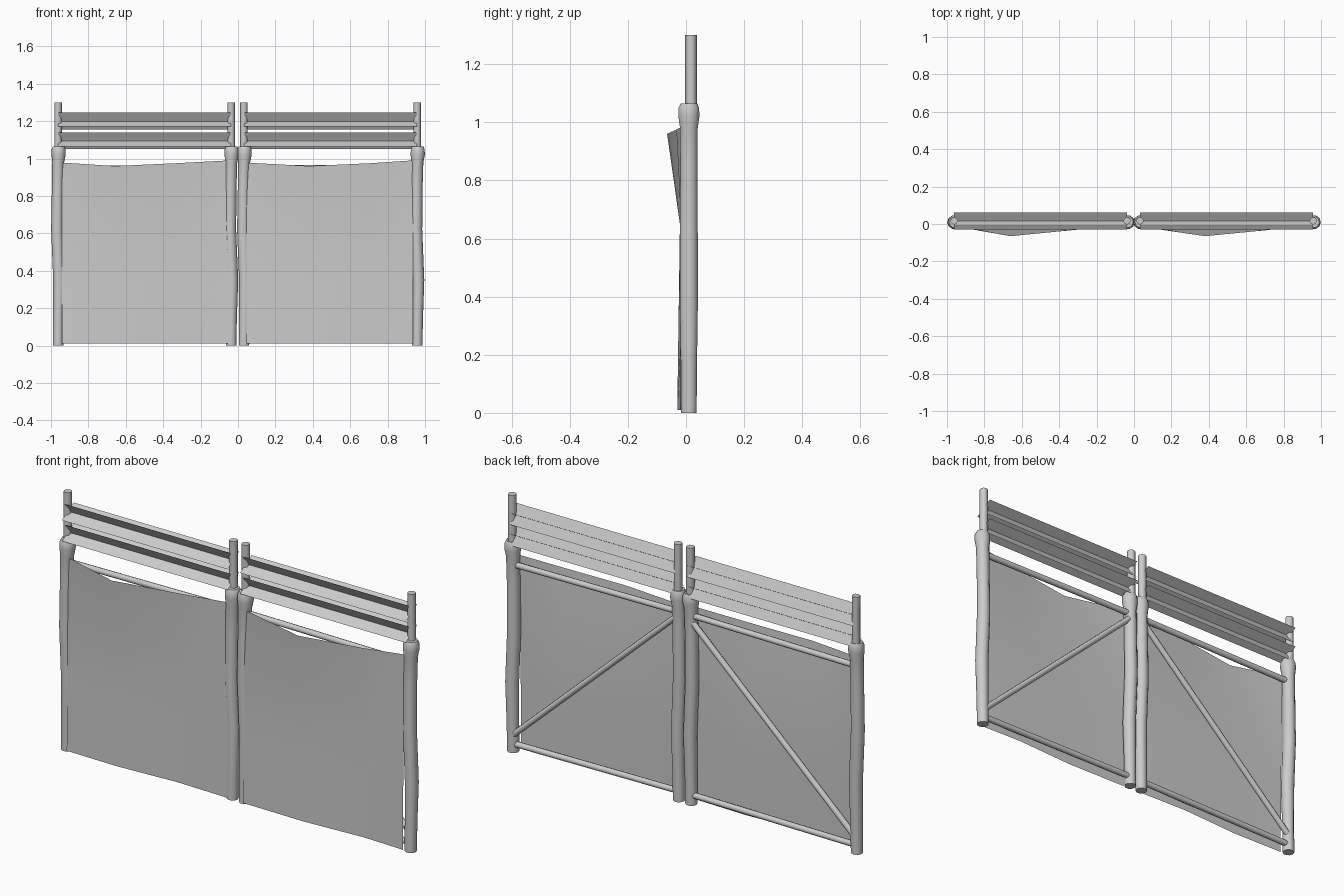
import bpy
import bmesh
from math import cos, sin, pi, radians
from mathutils import Vector

cube = bpy.data.objects.get("Cube")
if cube:
    bpy.data.objects.remove(cube)

# One plain grey for the whole gate
grey = bpy.data.materials.new("plain_grey")
grey.use_nodes = True
colour = (0.6, 0.6, 0.6, 1)
grey.diffuse_color = colour
grey.node_tree.nodes["Principled BSDF"].inputs["Base Color"].default_value = colour


def finish(name, bm, angle=50):
    mesh = bpy.data.meshes.new(name)
    bm.to_mesh(mesh)
    bm.free()
    ob = bpy.data.objects.new(name, mesh)
    bpy.context.collection.objects.link(ob)
    mesh.materials.append(grey)
    bpy.ops.object.select_all(action="DESELECT")
    ob.select_set(True)
    bpy.context.view_layer.objects.active = ob
    bpy.ops.object.shade_smooth_by_angle(angle=radians(angle))
    return ob


def loft(name, rings, sides, angle=50):
    """Skin circular rings given as (centre, u axis, v axis, radius)."""
    bm = bmesh.new()
    loops = []
    for c, u, v, r in rings:
        loops.append([bm.verts.new(c + (u * cos(2 * pi * i / sides) + v * sin(2 * pi * i / sides)) * r)
                      for i in range(sides)])
    for a, b in zip(loops, loops[1:]):
        for i in range(sides):
            j = (i + 1) % sides
            bm.faces.new((a[i], a[j], b[j], b[i]))
    bm.faces.new(loops[0][::-1])
    bm.faces.new(loops[-1])
    bmesh.ops.recalc_face_normals(bm, faces=bm.faces)
    return finish(name, bm, angle)


def rod(name, start, end, r, sides=8):
    start, end = Vector(start), Vector(end)
    d = (end - start).normalized()
    u = d.orthogonal().normalized()
    v = d.cross(u)
    return loft(name, [(start, u, v, r), (end, u, v, r)], sides)


# Gnarled trunk outline: height, sideways drift, radius
TRUNK = [(0, 0, 0.028), (0.15, 0.002, 0.029), (0.35, 0.006, 0.032),
         (0.62, -0.005, 0.032), (0.85, -0.002, 0.031), (0.98, 0.001, 0.032),
         (1.02, 0.003, 0.038), (1.05, 0.003, 0.037), (1.065, 0.003, 0.03)]


def post(name, x):
    X, Y = Vector((1, 0, 0)), Vector((0, 1, 0))
    loft(name, [(Vector((x + dx, 0.01, z)), X, Y, r) for z, dx, r in TRUNK], 10)


def sheet(name, x0, x1, peak):
    """Hide stretched over the frame, sagging forward along its top edge."""
    columns = [  # x, bottom y, middle y, top y, top z
        (x0, -0.024, -0.016, -0.008, 0.978),
        (peak, -0.03, -0.021, -0.065, 0.96),
        (peak + 0.33, -0.012, -0.017, -0.033, 0.975),
        (x1, -0.02, -0.014, -0.005, 0.99)]
    bm = bmesh.new()
    grid = []
    for x, y0, y1, y2, top in columns:
        points = [(x, y0, 0.01), (x, (y0 + y1) / 2, 0.33), (x, y1, 0.65), (x, y2, top)]
        grid.append([bm.verts.new(p) for p in points])
    for a, b in zip(grid, grid[1:]):
        for i in range(len(a) - 1):
            bm.faces.new((a[i], b[i], b[i + 1], a[i + 1]))
    finish(name, bm)


def board(name, x0, x1, front, back):
    bm = bmesh.new()
    bm.faces.new([bm.verts.new(p) for p in (
        (x0, *front), (x1, *front), (x1, *back), (x0, *back))])
    finish(name, bm)


# Two leaves: outer post x, inner post x, sheet extent and sag position
leaves = {"right": (-0.962, -0.037, -0.94, -0.045, -0.66),
          "left": (0.958, 0.032, 0.045, 0.935, 0.38)}

for side, (outer, inner, s0, s1, peak) in leaves.items():
    for kind, x in (("outer", outer), ("inner", inner)):
        post(f"{side}_{kind}_post", x)
        rod(f"{side}_{kind}_upright", (x, 0.017, 1.03), (x, 0.017, 1.3), 0.02, 8)

    # Back frame: two rails and a diagonal brace
    for level, z in (("top", 0.945), ("bottom", 0.04)):
        rod(f"{side}_{level}_rail", (outer, 0.015, z), (inner, 0.015, z + 0.008), 0.015)
    rod(f"{side}_brace", (outer, 0.02, 0.08), (inner, 0.02, 0.935), 0.015)

    sheet(f"{side}_sheet", s0, s1, peak)

    # Crossed boards between the uprights
    a, b = sorted((outer, inner))
    for level, dz in (("upper", 0), ("lower", -0.105)):
        board(f"{side}_{level}_flat_board", a, b, (-0.03, 1.17 + dz), (0.062, 1.225 + dz))
        board(f"{side}_{level}_steep_board", a, b, (-0.01, 1.245 + dz), (0.042, 1.155 + dz))
